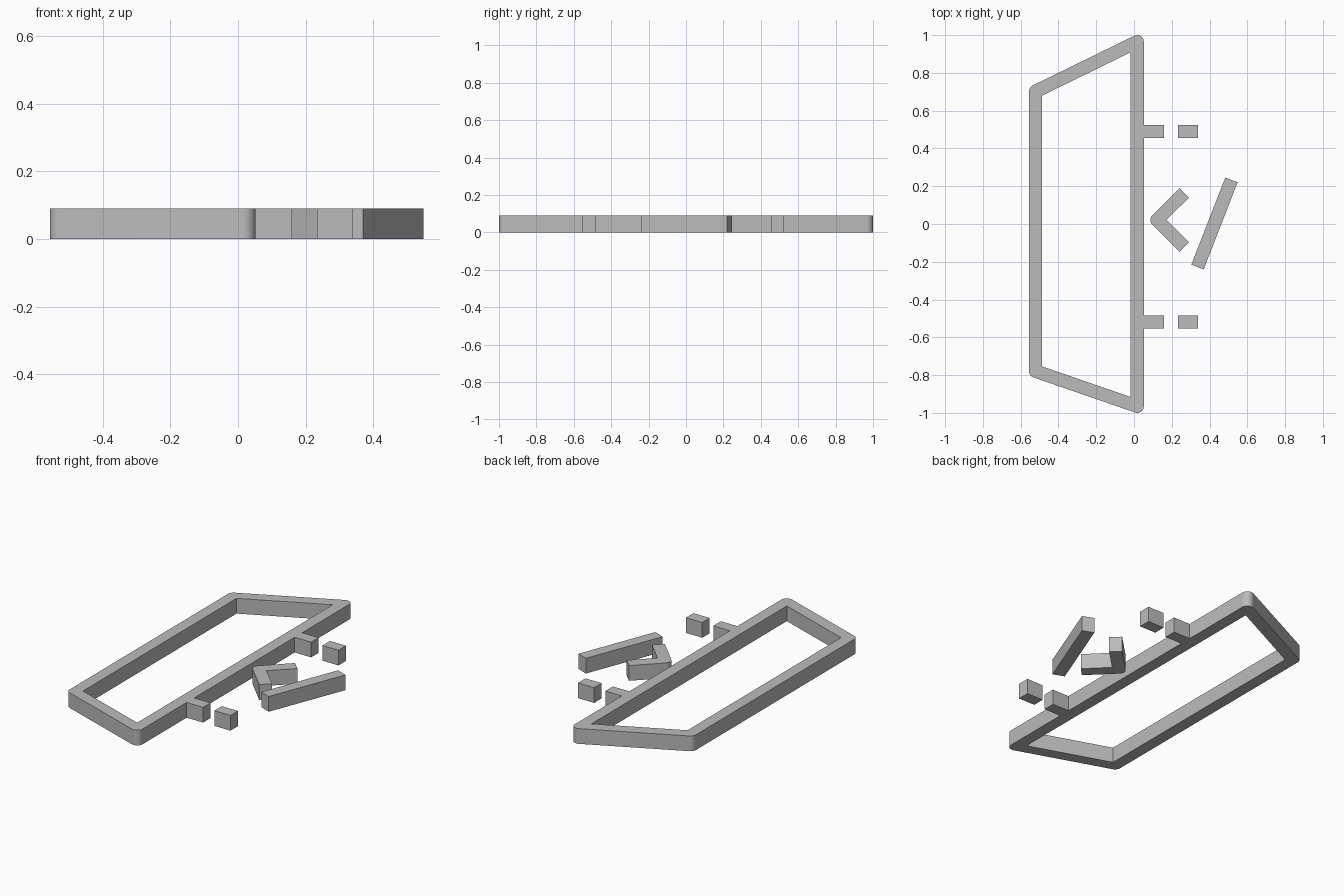
import bpy, bmesh, math
from mathutils import Vector

if "Cube" in bpy.data.objects:
    bpy.data.objects.remove(bpy.data.objects["Cube"])

HEIGHT = 0.09
HALF = 0.035  # half the wall thickness

grey = bpy.data.materials.new("plain grey")
grey.diffuse_color = (0.5, 0.5, 0.5, 1)
grey.use_nodes = True
grey.node_tree.nodes["Principled BSDF"].inputs["Base Color"].default_value = grey.diffuse_color


def offset_corner(prev, here, after, rounded):
    """Offset one path corner to its right: rounded arc or mitred point."""
    a, b = (here - prev).normalized(), (after - here).normalized()
    na, nb = Vector((a.y, -a.x)), Vector((b.y, -b.x))
    if not rounded:
        m = (na + nb).normalized()
        return [here + m * HALF / m.dot(na)]
    start = math.atan2(na.y, na.x)
    turn = math.atan2(na.x * nb.y - na.y * nb.x, na.dot(nb))
    steps = 10
    return [here + HALF * Vector((math.cos(start + turn * i / steps),
                                  math.sin(start + turn * i / steps)))
            for i in range(steps + 1)]


def extrude(name, outline, hole=None):
    """Extrude a flat outline, with an optional hole, up from the ground."""
    bm = bmesh.new()
    edges = []
    for ring in filter(None, (outline, hole)):
        vs = [bm.verts.new((p[0], p[1], 0)) for p in ring]
        edges += [bm.edges.new((v, vs[(i + 1) % len(vs)])) for i, v in enumerate(vs)]
    if hole:
        bmesh.ops.triangle_fill(bm, edges=edges, use_beauty=True)
    else:
        bm.faces.new(vs)
    geom = bmesh.ops.extrude_face_region(bm, geom=bm.faces[:], use_keep_orig=True)["geom"]
    bmesh.ops.translate(bm, vec=(0, 0, HEIGHT),
                        verts=[g for g in geom if isinstance(g, bmesh.types.BMVert)])
    bmesh.ops.recalc_face_normals(bm, faces=bm.faces[:])
    mesh = bpy.data.meshes.new(name)
    bm.to_mesh(mesh)
    bm.free()
    mesh.materials.append(grey)
    ob = bpy.data.objects.new(name, mesh)
    bpy.context.collection.objects.link(ob)
    bpy.ops.object.select_all(action='DESELECT')
    ob.select_set(True)
    bpy.context.view_layer.objects.active = ob
    bpy.ops.object.shade_smooth_by_angle(angle=math.radians(30))
    return ob


def bar(name, start, end):
    """Straight square-ended bar between two points."""
    a, b = Vector(start), Vector(end)
    d = (b - a).normalized()
    n = Vector((d.y, -d.x)) * HALF
    return extrude(name, [a + n, b + n, b - n, a - n])


# Four-sided frame with rounded outer corners (counter-clockwise)
path = [Vector(p) for p in ((-0.521, -0.779), (0.017, -0.965), (0.017, 0.965), (-0.521, 0.702))]
outer, inner = [], []
for i, p in enumerate(path):
    before, after = path[i - 1], path[(i + 1) % 4]
    outer += offset_corner(before, p, after, True)
    inner += [2 * p - q for q in offset_corner(before, p, after, False)]
extrude("frame", outer, inner)

# Dashed pair of short bars on each side
for side, y in (("back", 0.490), ("front", -0.519)):
    bar(side + "_attached_dash", (0.052, y), (0.16, y))
    bar(side + "_loose_dash", (0.233, y), (0.339, y))

# Arrowhead with a rounded tip
top, tip, low = Vector((0.266, 0.164)), Vector((0.122, 0.022)), Vector((0.266, -0.122))
cap_top = Vector((HALF, -HALF)) / math.sqrt(2)
cap_low = Vector((HALF, HALF)) / math.sqrt(2)
tip_arc = offset_corner(low, tip, top, False)
tip_inner = 2 * tip - offset_corner(top, tip, low, False)[0]
if tip_inner.x < tip.x:
    tip_inner = 2 * tip - tip_inner
arc = [tip + HALF * Vector((math.cos(t), math.sin(t)))
       for t in (math.radians(135 + 9 * i) for i in range(11))]
extrude("arrowhead", [top + cap_top, top - cap_top] + arc +
        [low - cap_low, low + cap_low, tip_inner])

# Slanted bar beside the arrowhead
bar("slanted_bar", (0.336, -0.228), (0.516, 0.233))
